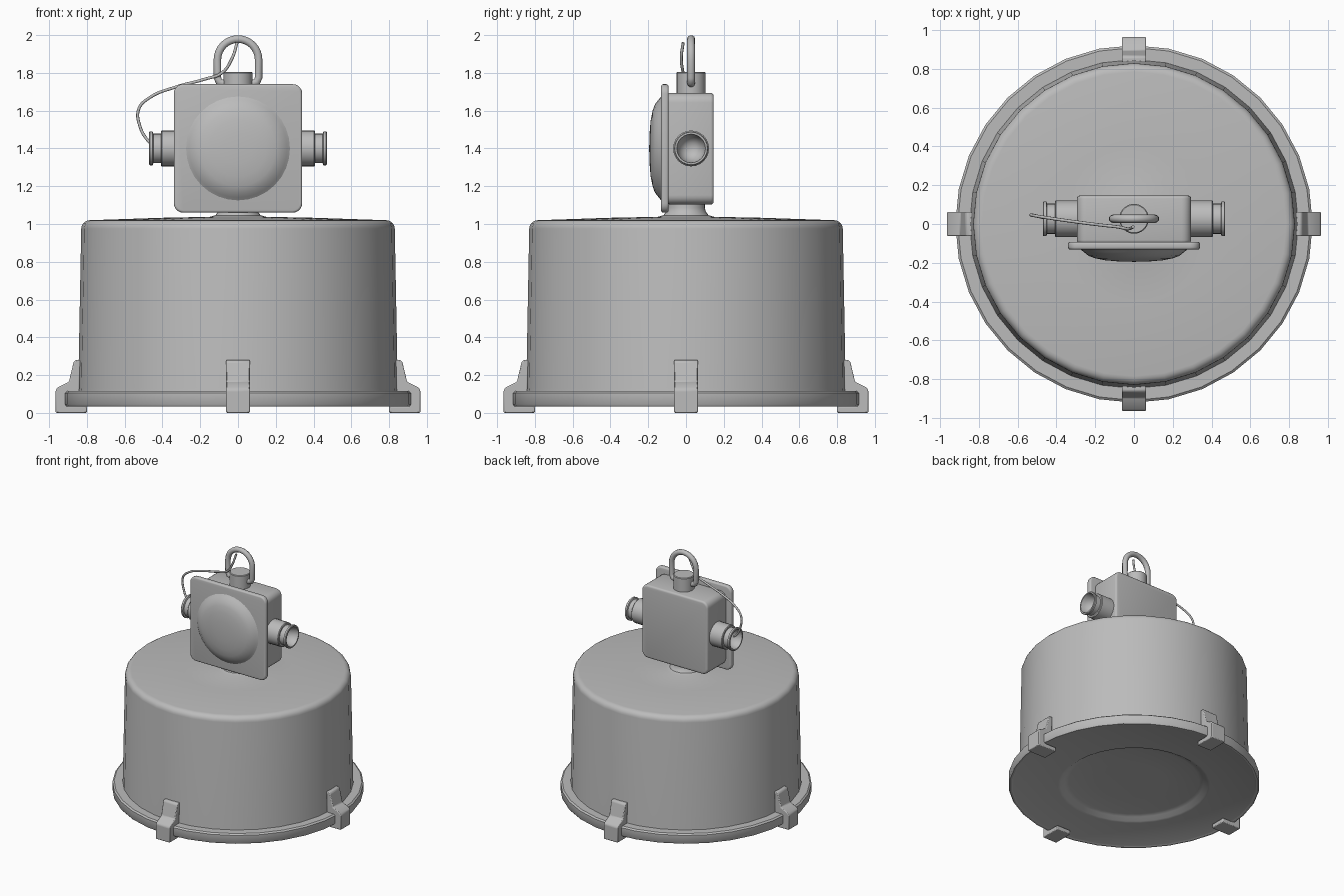
import bpy, bmesh, math
from mathutils import Matrix, Vector

cube = bpy.data.objects.get("Cube")
if cube:
    bpy.data.objects.remove(cube, do_unlink=True)

GREY = (0.5, 0.5, 0.5, 1)
metal = bpy.data.materials.new("grey metal")
metal.use_nodes = True
metal.diffuse_color = GREY
metal.node_tree.nodes["Principled BSDF"].inputs["Base Color"].default_value = GREY
CY = 0.027   # depth of the wiring box axis
CZ = 1.4     # height of the wiring box axis


def finish(obj, angle=35):
    obj.data.materials.append(metal)
    bpy.ops.object.select_all(action="DESELECT")
    bpy.context.view_layer.objects.active = obj
    obj.select_set(True)
    bpy.ops.object.shade_smooth_by_angle(angle=math.radians(angle))
    return obj


def from_bmesh(name, bm, angle=35):
    bmesh.ops.recalc_face_normals(bm, faces=bm.faces)
    mesh = bpy.data.meshes.new(name)
    bm.to_mesh(mesh)
    bm.free()
    obj = bpy.data.objects.new(name, mesh)
    bpy.context.collection.objects.link(obj)
    return finish(obj, angle)


def lathe(name, profile, steps=32, matrix=Matrix(), angle=35):
    """Spin (radius, height) points about z, then place with a matrix."""
    bm = bmesh.new()
    verts = [bm.verts.new((r, 0, z)) for r, z in profile]
    edges = [bm.edges.new(pair) for pair in zip(verts, verts[1:])]
    bmesh.ops.spin(bm, geom=verts + edges, axis=(0, 0, 1), cent=(0, 0, 0),
                   angle=math.tau, steps=steps)
    bmesh.ops.remove_doubles(bm, verts=bm.verts, dist=0.0005)
    bm.transform(matrix)
    return from_bmesh(name, bm, angle)


def rounded_box(name, size, centre, corner, edge):
    """Box with corners rounded about the y axis and softened rims."""
    bm = bmesh.new()
    bmesh.ops.create_cube(bm, size=1)
    bmesh.ops.scale(bm, vec=size, verts=bm.verts)
    along = [e for e in bm.edges
             if abs(e.verts[0].co.y - e.verts[1].co.y) > 0.001]
    bmesh.ops.bevel(bm, geom=along, offset=corner, segments=5, profile=0.5,
                    affect="EDGES")
    rims = [e for e in bm.edges
            if abs(e.verts[0].co.y - e.verts[1].co.y) < 0.001]
    bmesh.ops.bevel(bm, geom=rims, offset=edge, segments=3, profile=0.5,
                    affect="EDGES")
    bmesh.ops.translate(bm, vec=centre, verts=bm.verts)
    return from_bmesh(name, bm)


def tube(name, points, radius, smooth_path=False):
    curve = bpy.data.curves.new(name, "CURVE")
    curve.dimensions = "3D"
    curve.bevel_depth = radius
    curve.bevel_resolution = 3
    curve.use_fill_caps = True
    if smooth_path:
        spline = curve.splines.new("BEZIER")
        spline.bezier_points.add(len(points) - 1)
        spline.resolution_u = 6
        for bp, p in zip(spline.bezier_points, points):
            bp.co = p
            bp.handle_left_type = bp.handle_right_type = "AUTO"
    else:
        spline = curve.splines.new("POLY")
        spline.points.add(len(points) - 1)
        for sp, p in zip(spline.points, points):
            sp.co = (*p, 1)
    obj = bpy.data.objects.new(name, curve)
    bpy.context.collection.objects.link(obj)
    bpy.ops.object.select_all(action="DESELECT")
    bpy.context.view_layer.objects.active = obj
    obj.select_set(True)
    bpy.ops.object.convert(target="MESH")
    return finish(bpy.context.object, 50)


# Lamp drum with a rounded shoulder and flared neck
shoulder = [(0.785 + 0.045 * math.cos(a), 0.975 + 0.045 * math.sin(a))
            for a in [math.radians(18 * i) for i in range(6)]]
lathe("drum", [(0.85, 0.1), (0.846, 0.13)] + shoulder +
      [(0.4, 1.033), (0.15, 1.038), (0.12, 1.046), (0.105, 1.065),
       (0.1, 1.085), (0.1, 1.11)])

# Rim ring and recessed lens underneath
lathe("rim", [(0.84, 0.115), (0.91, 0.115), (0.922, 0.105), (0.922, 0.045),
              (0.915, 0.035), (0.9, 0.035)])
lathe("lens", [(0.9, 0.035), (0.89, 0.04), (0.56, 0.04), (0.54, 0.045),
               (0.51, 0.065), (0.48, 0.073), (0.25, 0.08), (0, 0.082)], angle=60)

# Four clamps around the rim
CLAMP = [(0.80, 0), (0.965, 0), (0.965, 0.12), (0.955, 0.135), (0.895, 0.165),
         (0.87, 0.27), (0.86, 0.28), (0.835, 0.28), (0.84, 0.1), (0.9, 0.1),
         (0.9, 0.034), (0.80, 0.034)]
for i, side in enumerate(("left", "back", "right", "front")):
    bm = bmesh.new()
    face = bm.faces.new([bm.verts.new((x, -0.063, z)) for x, z in CLAMP])
    made = bmesh.ops.extrude_face_region(bm, geom=[face])["geom"]
    bmesh.ops.translate(bm, vec=(0, 0.126, 0), verts=[
        v for v in made if isinstance(v, bmesh.types.BMVert)])
    bm.transform(Matrix.Rotation(i * math.pi / 2, 4, "Z"))
    clamp = from_bmesh("clamp_" + side, bm, 30)
    bevel = clamp.modifiers.new("soft edges", "BEVEL")
    bevel.width = 0.006
    bevel.segments = 2

# Wiring box, cover plate and bulged cover
rounded_box("wiring_box", (0.59, 0.245, 0.59), (0, CY - 0.003, CZ - 0.002), 0.05, 0.015)
rounded_box("cover_plate", (0.68, 0.04, 0.68), (0, -0.112, CZ), 0.05, 0.012)
to_front = Matrix.Translation((0, -0.13, CZ)) @ Matrix.Rotation(math.pi / 2, 4, "X")
lathe("cover_bulge", [(0.285, -0.005), (0.275, 0.002), (0.26, 0.014), (0.235, 0.034),
                      (0.2, 0.047), (0.15, 0.057), (0.08, 0.063), (0, 0.065)],
      matrix=to_front, angle=60)

# Hollow cable connectors on both sides
for side, sign in (("left", 1), ("right", -1)):
    place = (Matrix.Translation((0, CY, CZ)) @
             Matrix.Rotation(sign * math.pi / 2, 4, "Y"))
    lathe("connector_" + side,
          [(0.095, 0.28), (0.095, 0.403), (0.09, 0.408), (0.078, 0.408),
           (0.078, 0.448), (0.09, 0.452), (0.09, 0.466), (0.086, 0.47),
           (0.076, 0.47), (0.07, 0.44), (0.055, 0.405), (0.03, 0.385), (0, 0.38)],
          24, place)

# Hanger stub and shackle
lathe("hanger_stub", [(0.077, 1.68), (0.077, 1.8), (0.072, 1.805), (0, 1.805)],
      24, Matrix.Translation((0, CY, 0)))
half = [(0.05, 1.745), (0.08, 1.745), (0.1, 1.752), (0.109, 1.775)]
arch = [(0.109 * math.cos(a), 1.87 + 0.109 * math.sin(a))
        for a in [math.pi * i / 16 for i in range(17)]]
path = half + arch + [(-x, z) for x, z in reversed(half)]
tube("shackle", [(x, CY, z) for x, z in path], 0.021)

# Thin safety cord from the right connector to the shackle
tube("safety_cord", [(-0.45, 0.03, 1.42), (-0.475, 0.035, 1.44), (-0.52, 0.045, 1.52),
                     (-0.525, 0.045, 1.61), (-0.466, 0.035, 1.67),
                     (-0.33, 0.015, 1.725), (-0.175, -0.005, 1.767),
                     (-0.085, -0.015, 1.80), (-0.03, -0.025, 1.88),
                     (-0.005, -0.015, 1.96)], 0.008, True)
